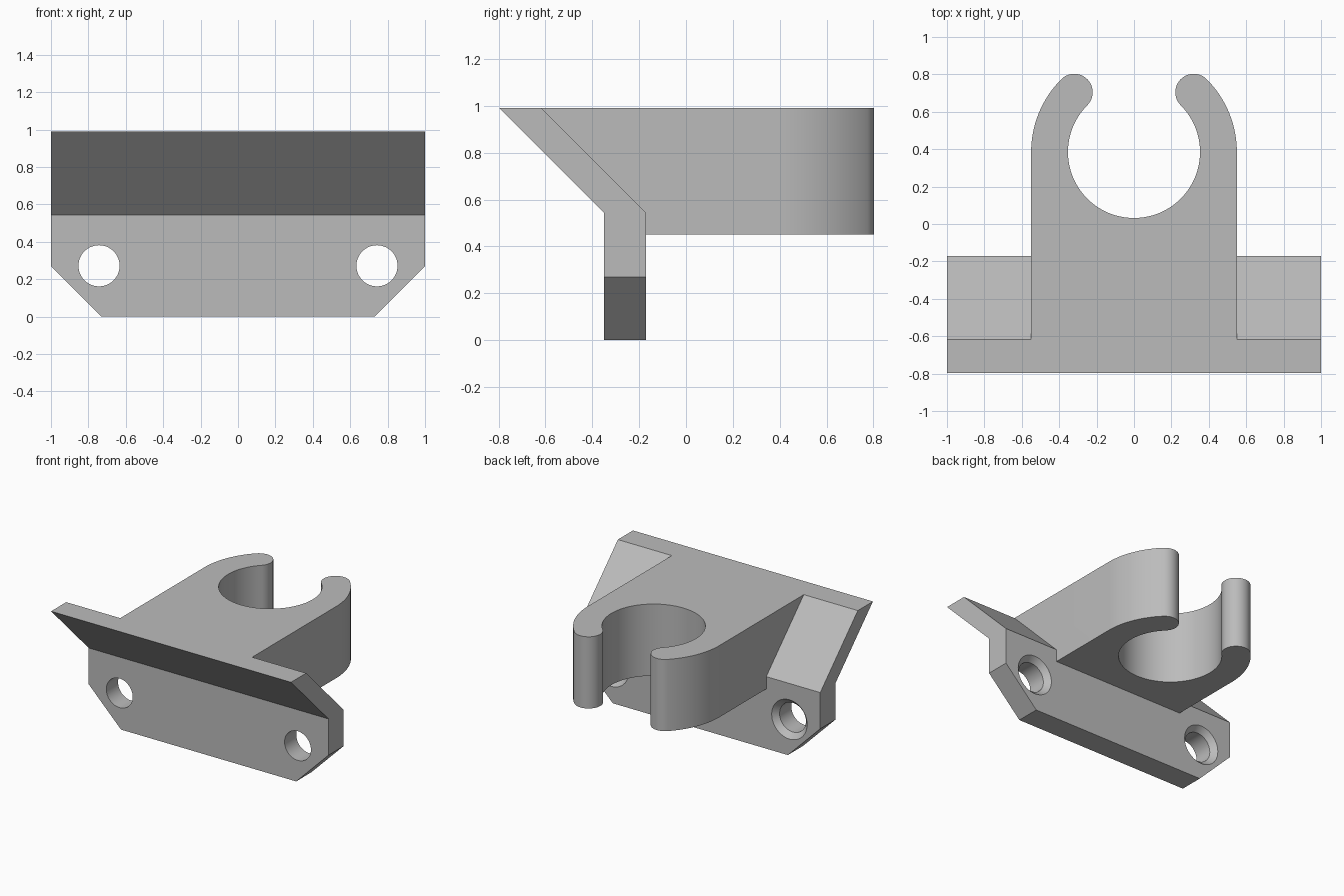
import bpy
import bmesh
from math import sin, cos, radians
from mathutils import Vector, Matrix

cube = bpy.data.objects.get("Cube")
if cube:
    bpy.data.objects.remove(cube, do_unlink=True)

# Single plain grey material
GREY = (0.5, 0.5, 0.5, 1)
grey = bpy.data.materials.new("plain grey")
grey.use_nodes = True
grey.diffuse_color = GREY
grey.node_tree.nodes["Principled BSDF"].inputs["Base Color"].default_value = GREY


def prism(name, points, direction, cuts=()):
    """Extrude a closed outline, then trim it with planes (point, outward normal)."""
    bm = bmesh.new()
    face = bm.faces.new([bm.verts.new(p) for p in points])
    moved = bmesh.ops.extrude_face_region(bm, geom=[face], use_keep_orig=True)["geom"]
    bmesh.ops.translate(bm, vec=direction,
                        verts=[v for v in moved if isinstance(v, bmesh.types.BMVert)])
    for co, no in cuts:
        geom = bm.verts[:] + bm.edges[:] + bm.faces[:]
        result = bmesh.ops.bisect_plane(bm, geom=geom, plane_co=co, plane_no=no, clear_outer=True)
        rim = [e for e in result["geom_cut"] if isinstance(e, bmesh.types.BMEdge)]
        bmesh.ops.edgeloop_fill(bm, edges=rim)
    return finish(name, bm)


def finish(name, bm):
    bmesh.ops.recalc_face_normals(bm, faces=bm.faces)
    mesh = bpy.data.meshes.new(name)
    bm.to_mesh(mesh)
    bm.free()
    mesh.materials.append(grey)
    obj = bpy.data.objects.new(name, mesh)
    bpy.context.collection.objects.link(obj)
    return obj


def combine(target, tool, operation):
    """Apply a boolean and remove the tool."""
    tool.hide_render = True
    mod = target.modifiers.new(operation.lower(), "BOOLEAN")
    mod.operation, mod.solver, mod.object = operation, "EXACT", tool
    bpy.context.view_layer.objects.active = target
    bpy.ops.object.modifier_apply(modifier=mod.name)
    bpy.data.objects.remove(tool, do_unlink=True)


def arc(cx, cy, r, start, end, steps):
    angles = [radians(start + (end - start) * i / steps) for i in range(steps + 1)]
    return [(cx + r * cos(a), cy + r * sin(a)) for a in angles]


TOP = 0.99
FRONT, BACK = -0.35, -0.17
BEND = 0.543
LEAN = TOP - BEND

# Bent mounting plate with clipped lower corners
side_profile = [(FRONT, 0), (BACK, 0), (BACK, BEND), (BACK - LEAN, TOP),
                (FRONT - LEAN, TOP), (FRONT, BEND)]
corner_cuts = [((s, 0, 0.27), (s, 0, -1)) for s in (-1, 1)]
bracket = prism("clip_bracket", [(-1, y, z) for y, z in side_profile],
                Vector((2, 0, 0)), corner_cuts)

# Open ring clip with rounded tips, on a straight-sided arm
CY, R_OUT, R_IN = 0.385, 0.55, 0.353
R_MID, R_TIP = (R_OUT + R_IN) / 2, (R_OUT - R_IN) / 2
tip = R_MID * sin(radians(45))
outline = [(-R_OUT, -0.75), (R_OUT, -0.75)]
outline += arc(0, CY, R_OUT, 0, 45, 16)
outline += arc(tip, CY + tip, R_TIP, 45, 225, 24)[1:-1]
outline += arc(0, CY, R_IN, 45, -225, 80)
outline += arc(-tip, CY + tip, R_TIP, -45, 135, 24)[1:-1]
outline += arc(0, CY, R_OUT, 135, 180, 16)
slope_cut = [((0, BACK - 0.01, 0.45), (0, -1, -1))]
clip = prism("ring_clip", [(x, y, 0.45) for x, y in outline],
             Vector((0, 0, TOP - 0.45)), slope_cut)
combine(bracket, clip, "UNION")

# Screw holes, each countersunk from the back
for side in (-1, 1):
    bm = bmesh.new()
    rings = []
    for y, r in ((FRONT - 0.05, 0.11), (BACK - 0.04, 0.11), (BACK, 0.148), (BACK + 0.05, 0.148)):
        rings.append([bm.verts.new((side * 0.743 + x, y, z))
                      for x, z in arc(0, 0.272, r, 0, 360, 48)[:-1]])
    for a, b in zip(rings, rings[1:]):
        for i in range(len(a)):
            bm.faces.new((a[i - 1], a[i], b[i], b[i - 1]))
    bm.faces.new(rings[0])
    bm.faces.new(rings[-1])
    combine(bracket, finish("screw_hole_cutter", bm), "DIFFERENCE")

# Smooth curved walls, crisp edges
bpy.ops.object.select_all(action="DESELECT")
bracket.select_set(True)
bpy.context.view_layer.objects.active = bracket
bpy.ops.object.shade_smooth_by_angle(angle=radians(30))
